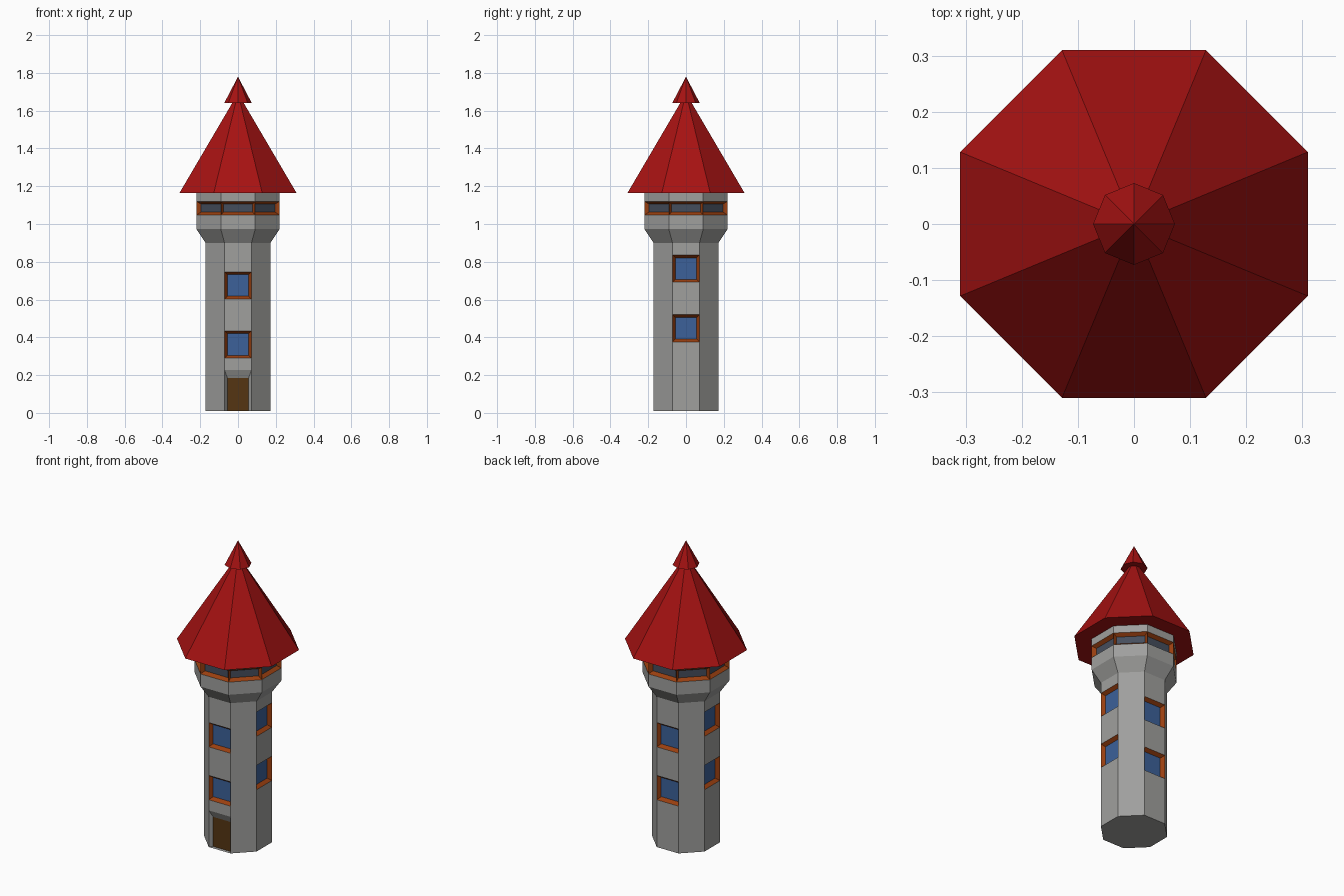
import bpy, bmesh, math

if "Cube" in bpy.data.objects:
    bpy.data.objects.remove(bpy.data.objects["Cube"])

T = math.tan(math.pi / 8)        # half side of an octagon per unit of apothem
BASE, NECK, FLARE, EAVE = 0.01, 0.90, 0.973, 1.164
R_TOWER, R_HEAD, R_ROOF = 0.172, 0.22, 0.31
DEPTH, RIM = 0.02, 0.015         # recess depth and frame width


def material(name, rgb):
    m = bpy.data.materials.new(name)
    m.diffuse_color = (*rgb, 1)
    m.use_nodes = True
    m.node_tree.nodes["Principled BSDF"].inputs["Base Color"].default_value = m.diffuse_color
    return m


STONE = material("grey_stone", (0.35, 0.35, 0.34))
RED = material("red_roof", (0.38, 0.006, 0.006))
WOOD = material("orange_wood_frame", (0.32, 0.05, 0.005))
BLUE = material("blue_glass", (0.045, 0.12, 0.32))
DARK = material("dark_glass", (0.06, 0.075, 0.107))
BROWN = material("brown_door", (0.09, 0.035, 0.006))


def make_object(name, bm, mats):
    bmesh.ops.remove_doubles(bm, verts=bm.verts, dist=0.0005)
    me = bpy.data.meshes.new(name)
    bm.to_mesh(me)
    bm.free()
    for m in mats:
        me.materials.append(m)
    ob = bpy.data.objects.new(name, me)
    bpy.context.collection.objects.link(ob)
    return ob


def side_face(bm, side, pts, mat=0):
    """Polygon on one octagon side; pts are (across, outward, height)."""
    a = side * math.pi / 4       # side 0 faces the front
    c, s = math.cos(a), math.sin(a)
    vs = [bm.verts.new((u * c + r * s, u * s - r * c, z)) for u, r, z in pts]
    bm.faces.new(vs).material_index = mat


def wall(bm, side, r0, z0, r1, z1):
    side_face(bm, side, [(-r0 * T, r0, z0), (r0 * T, r0, z0),
                         (r1 * T, r1, z1), (-r1 * T, r1, z1)])


def recess(bm, side, r, z0, z1, rim_mat, pane_mat, bottom=RIM, top=RIM):
    """Full-width opening with sloping sides and a sunken pane."""
    h, w, d = r * T, r * T - RIM, r - DEPTH
    outer = [(-h, r, z0), (h, r, z0), (h, r, z1), (-h, r, z1)]
    inner = [(-w, d, z0 + bottom), (w, d, z0 + bottom),
             (w, d, z1 - top), (-w, d, z1 - top)]
    side_face(bm, side, inner, pane_mat)
    for i in range(4):
        j = (i + 1) % 4
        side_face(bm, side, [outer[i], outer[j], inner[j], inner[i]], rim_mat)


# Tower shaft: windows on the four main sides, door on the front
bm = bmesh.new()
for side in range(8):
    z = BASE
    windows = []
    if side in (0, 4):
        windows = [(0.29, 0.434), (0.603, 0.747)]
    elif side in (2, 6):
        windows = [(0.376, 0.52), (0.692, 0.836)]
    if side == 0:
        recess(bm, side, R_TOWER, BASE, 0.227, 0, 3, bottom=0, top=0.042)
        z = 0.227
    for z0, z1 in windows:
        wall(bm, side, R_TOWER, z, R_TOWER, z0)
        recess(bm, side, R_TOWER, z0, z1, 1, 2)
        z = z1
    wall(bm, side, R_TOWER, z, R_TOWER, NECK)
    side_face(bm, side, [(0, 0, BASE), (R_TOWER * T, R_TOWER, BASE),
                         (-R_TOWER * T, R_TOWER, BASE)])
make_object("tower_shaft", bm, [STONE, WOOD, BLUE, BROWN])

# Wider lookout head with a ring of framed windows
bm = bmesh.new()
for side in range(8):
    wall(bm, side, R_TOWER, NECK, R_HEAD, FLARE)
    wall(bm, side, R_HEAD, FLARE, R_HEAD, 1.048)
    recess(bm, side, R_HEAD, 1.048, 1.12, 1, 2)
    wall(bm, side, R_HEAD, 1.12, R_HEAD, EAVE)
make_object("lookout_head", bm, [STONE, WOOD, DARK])


def cone(name, r0, z0, r1, z1, turn):
    """Closed eight-sided cone given by corner radii."""
    bpy.ops.mesh.primitive_cone_add(vertices=8, radius1=r0, radius2=r1,
                                    depth=z1 - z0, location=(0, 0, (z0 + z1) / 2),
                                    rotation=(0, 0, turn))
    ob = bpy.context.object
    ob.name = name
    ob.data.materials.append(RED)


# Roof and its small cap
cone("main_roof", R_ROOF / math.cos(math.pi / 8), EAVE, 0.03, 1.645, math.pi / 8)
cone("roof_cap", 0.073, 1.64, 0, 1.78, 0)
